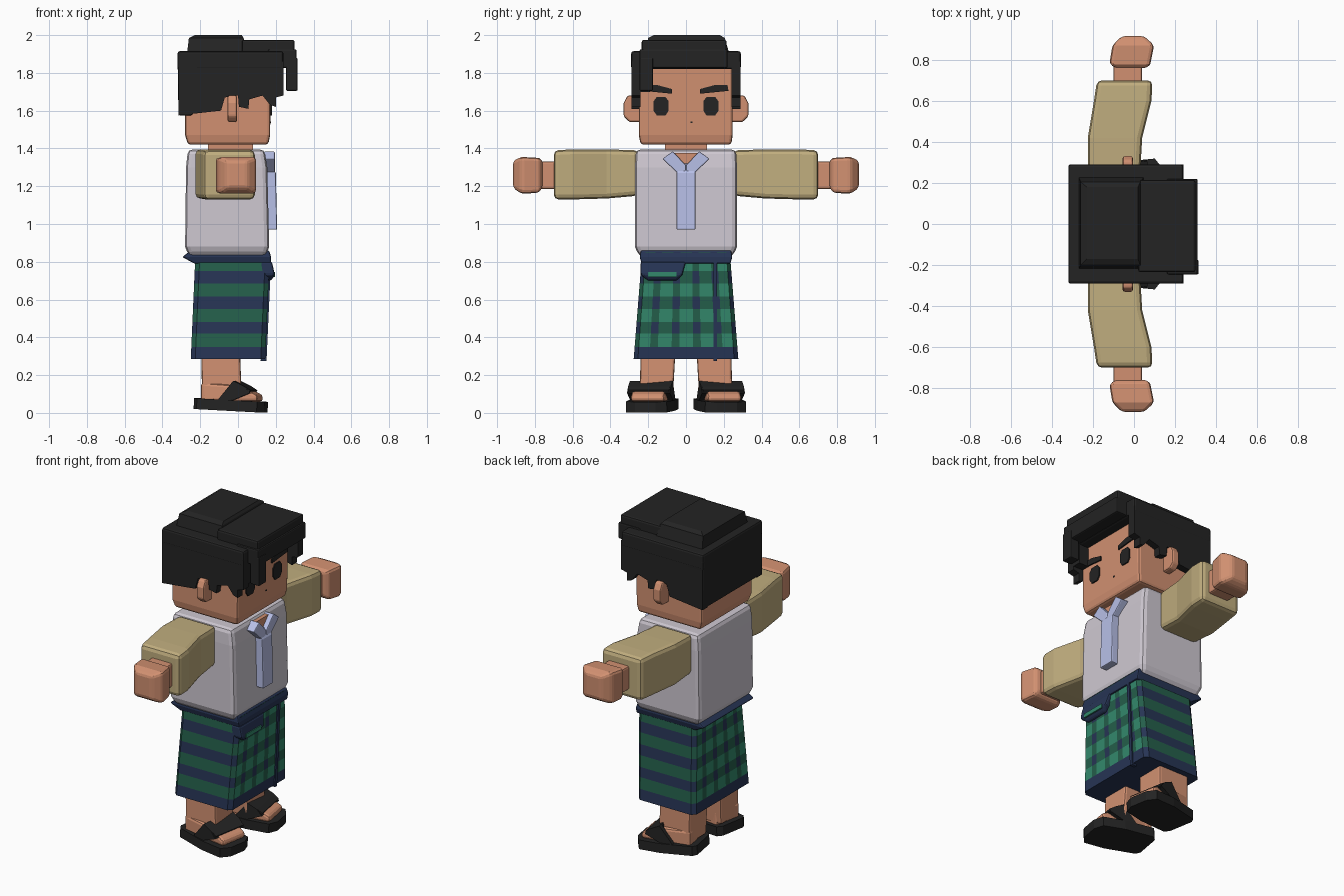
import bpy, bmesh, math
from mathutils import Matrix, Vector


def colour(name, r, g, b):
    m = bpy.data.materials.new(name)
    m.diffuse_color = (r, g, b, 1)
    return m


SKIN = colour("skin", 0.64, 0.28, 0.165)
BLACK = colour("black", 0.017, 0.017, 0.017)
SHIRT = colour("shirt_white", 0.62, 0.58, 0.64)
TAN = colour("sleeve_tan", 0.53, 0.42, 0.21)
BLUE = colour("pale_blue", 0.50, 0.55, 0.84)
NAVY = colour("navy", 0.02, 0.035, 0.09)
GREEN = colour("dark_green", 0.018, 0.115, 0.07)
BRIGHT = colour("bright_green", 0.033, 0.25, 0.15)


def finish(name, bm, mats, bevel=0, mirror=False, matrix=None):
    if matrix:
        bm.transform(matrix)
    bmesh.ops.recalc_face_normals(bm, faces=bm.faces)
    me = bpy.data.meshes.new(name)
    bm.to_mesh(me)
    bm.free()
    for m in mats:
        me.materials.append(m)
    ob = bpy.data.objects.new(name, me)
    bpy.context.collection.objects.link(ob)
    if bevel:
        b = ob.modifiers.new("bevel", 'BEVEL')
        b.width, b.segments, b.limit_method = bevel, 2, 'ANGLE'
    if mirror:
        ob.modifiers.new("mirror", 'MIRROR').use_axis = (False, True, False)
    return ob


def loft(name, mat, sections, axis='z', **kw):
    """Rectangular sections (t, a0, a1, b0, b1) joined along z (a=x, b=y) or y (a=x, b=z)."""
    bm = bmesh.new()
    rings = []
    for t, a0, a1, b0, b1 in sections:
        pts = [(a0, b0), (a1, b0), (a1, b1), (a0, b1)]
        rings.append([bm.verts.new((a, b, t) if axis == 'z' else (a, t, b)) for a, b in pts])
    for lo, hi in zip(rings, rings[1:]):
        for i in range(4):
            bm.faces.new((lo[i], lo[(i + 1) % 4], hi[(i + 1) % 4], hi[i]))
    bm.faces.new(rings[0])
    bm.faces.new(rings[-1])
    return finish(name, bm, [mat], **kw)


def box(name, mat, x0, x1, y0, y1, z0, z1, **kw):
    return loft(name, mat, [(z0, x0, x1, y0, y1), (z1, x0, x1, y0, y1)], **kw)


def prism(name, mat, pts, lo, hi, axis, **kw):
    """Extrude an outline: axis 'x' takes (y, z) points, 'y' takes (x, z), 'z' takes (x, y)."""
    put = {'x': lambda p, t: (t, p[0], p[1]), 'y': lambda p, t: (p[0], t, p[1]),
           'z': lambda p, t: (p[0], p[1], t)}[axis]
    bm = bmesh.new()
    a, b = ([bm.verts.new(put(p, t)) for p in pts] for t in (lo, hi))
    for i in range(len(pts)):
        j = (i + 1) % len(pts)
        bm.faces.new((a[i], a[j], b[j], b[i]))
    bm.faces.new(a)
    bm.faces.new(b)
    return finish(name, bm, [mat], **kw)


# Head, neck and ears (the figure looks along +x)
loft("head", SKIN, [(1.42, -0.265, 0.16, -0.24, 0.24), (1.47, -0.28, 0.17, -0.25, 0.247),
                    (1.86, -0.28, 0.175, -0.25, 0.247)], bevel=0.015)
box("neck", SKIN, -0.16, 0.08, -0.11, 0.11, 1.34, 1.44)
prism("ear", SKIN, [(0.24, 1.54), (0.30, 1.54), (0.33, 1.57), (0.33, 1.64), (0.31, 1.68), (0.24, 1.68)],
      -0.055, -0.005, 'x', bevel=0.01, mirror=True)

# Face details
prism("eye", BLACK, [(0.092, 1.60), (0.108, 1.575), (0.155, 1.575), (0.172, 1.60),
                     (0.172, 1.65), (0.155, 1.672), (0.108, 1.672), (0.092, 1.65)],
      0.17, 0.179, 'x', mirror=True)
prism("eyebrow", BLACK, [(0.075, 1.69), (0.225, 1.705), (0.22, 1.735), (0.15, 1.735), (0.075, 1.715)],
      0.172, 0.181, 'x', mirror=True)
box("mouth", BLACK, 0.168, 0.174, 0.025, 0.035, 1.535, 1.543)

# Hair: crown, back, sides, fringe and locks
box("hair_crown", BLACK, -0.32, 0.24, -0.29, 0.29, 1.82, 1.915, bevel=0.012)
loft("hair_back", BLACK, [(1.575, -0.315, -0.24, -0.285, 0.285), (1.88, -0.32, -0.20, -0.29, 0.29)], bevel=0.01)
prism("hair_side", BLACK, [(-0.315, 1.575), (-0.09, 1.60), (-0.07, 1.67), (0.0, 1.68), (0.005, 1.62),
                           (0.055, 1.61), (0.06, 1.66), (0.13, 1.68), (0.17, 1.63), (0.20, 1.62),
                           (0.20, 1.67), (0.24, 1.68), (0.24, 1.86), (-0.315, 1.86)],
      0.24, 0.289, 'y', mirror=True)
box("hair_fringe", BLACK, 0.16, 0.31, -0.245, 0.22, 1.825, 1.925, bevel=0.008)
box("hair_fringe_lock", BLACK, 0.255, 0.315, -0.245, -0.175, 1.705, 1.88, bevel=0.006)
box("hair_temple_lock", BLACK, 0.17, 0.24, -0.245, -0.19, 1.70, 1.86)
box("hair_fringe_top", BLACK, 0.02, 0.30, -0.235, 0.215, 1.90, 1.975, bevel=0.012)
loft("hair_top", BLACK, [(1.90, -0.27, 0.05, -0.22, 0.23), (1.985, -0.26, 0.03, -0.20, 0.205),
                         (2.0, -0.23, 0.02, -0.17, 0.18)])

# Shirt, neckline, collar and hanging placket
loft("shirt", SHIRT, [(0.83, -0.26, 0.15, -0.25, 0.25), (0.88, -0.28, 0.165, -0.27, 0.27),
                      (1.30, -0.275, 0.155, -0.27, 0.27), (1.395, -0.265, 0.14, -0.265, 0.265)], bevel=0.025)
prism("neck_opening", SKIN, [(-0.06, 1.375), (0.0, 1.28), (0.06, 1.375)], 0.13, 0.165, 'x')
prism("collar", BLUE, [(0.07, 1.385), (0.125, 1.345), (0.04, 1.265), (0.0, 1.28), (0.0, 1.31)],
      0.135, 0.195, 'x', mirror=True, bevel=0.006)
prism("placket", BLUE, [(0.15, 0.97), (0.207, 0.97), (0.20, 1.27), (0.175, 1.32), (0.14, 1.32)],
      -0.05, 0.05, 'y', bevel=0.006)

# Sleeves and hands
loft("sleeve", TAN, [(0.25, -0.225, 0.03, 1.15, 1.39), (0.42, -0.225, 0.04, 1.135, 1.395),
                     (0.60, -0.195, 0.085, 1.13, 1.395), (0.70, -0.18, 0.09, 1.13, 1.39)],
     axis='y', bevel=0.025, mirror=True)
box("wrist", SKIN, -0.10, 0.04, 0.66, 0.79, 1.185, 1.33, bevel=0.01, mirror=True)
loft("hand", SKIN, [(0.76, -0.09, 0.065, 1.19, 1.34), (0.78, -0.12, 0.08, 1.165, 1.35),
                    (0.87, -0.105, 0.098, 1.16, 1.355), (0.915, -0.06, 0.05, 1.19, 1.335)],
     axis='y', bevel=0.02, mirror=True)

# Plaid wrap skirt: a grid of rows and columns, coloured by crossing bands
rows = [0.285, 0.35, 0.42, 0.48, 0.55, 0.615, 0.685, 0.75, 0.82, 0.85]
cols = [-0.92, -0.70, -0.55, -0.28, -0.13, 0.14, 0.29, 0.56, 0.71, 0.92]
sides = [-0.88, -0.35, -0.1, 0.1, 0.35, 0.88]
outline = ([(1, c, 'front') for c in cols] + [(c, 1, 'side') for c in reversed(sides)]
           + [(-1, c, 'front') for c in reversed(cols)] + [(c, -1, 'side') for c in sides])
bm = bmesh.new()
rings = []
for z in rows:
    k = (z - 0.285) / 0.565
    cx, hx, hy = -0.053 + 0.025 * k, 0.197, 0.277 - 0.045 * k
    rings.append([bm.verts.new((cx + u * hx, v * hy, z)) for u, v, _ in outline])
n = len(outline)
for r in range(len(rows) - 1):
    for i in range(n):
        j = (i + 1) % n
        f = bm.faces.new((rings[r][i], rings[r][j], rings[r + 1][j], rings[r + 1][i]))
        mid = f.calc_center_median()
        green_row = r % 2 == 1
        if abs(mid.x - cx) > 0.15 and outline[i][2] == outline[j][2] == 'front':
            pale = min(i % 20 if i < 16 else i - 16, 8) % 2 == 0
            f.material_index = 2 if green_row and pale else 1 if green_row or pale and r > 0 else 0
            if green_row and not pale:
                f.material_index = 1
        else:
            f.material_index = 1 if green_row else 0
        if r == 0:
            f.material_index = 0
bm.faces.new(rings[0])
bm.faces.new(rings[-1])
finish("wrap_skirt", bm, [NAVY, GREEN, BRIGHT])

# Skirt waistband, front tuck and overlap edge
loft("waistband", NAVY, [(0.79, -0.23, 0.175, -0.235, 0.235), (0.825, -0.295, 0.175, -0.245, 0.245),
                         (0.86, -0.25, 0.165, -0.24, 0.24)], bevel=0.008)
loft("front_tuck", NAVY, [(0.70, 0.12, 0.175, -0.20, -0.05), (0.73, 0.12, 0.195, -0.24, -0.02),
                          (0.80, 0.12, 0.18, -0.24, 0.0)], bevel=0.01)
box("front_tuck_stripe", BRIGHT, 0.188, 0.197, -0.20, -0.05, 0.72, 0.745)
loft("overlap_edge", NAVY, [(0.275, 0.12, 0.151, 0.145, 0.165), (0.80, 0.15, 0.175, 0.145, 0.165)])

# Legs, feet and sandals (toes turned outward)
loft("leg", SKIN, [(0.08, -0.19, 0.02, 0.07, 0.245), (0.34, -0.195, 0.01, 0.055, 0.24)],
     bevel=0.012, mirror=True)
turn = Matrix.Translation(Vector((-0.035, 0.178, 0))) @ Matrix.Rotation(math.radians(10), 4, 'Z')
tilt = turn @ Matrix.Rotation(math.radians(3), 4, 'Y')
prism("foot", SKIN, [(-0.15, 0.06), (0.155, 0.06), (0.155, 0.095), (0.10, 0.12), (0.05, 0.145), (-0.15, 0.16)],
      -0.09, 0.09, 'y', bevel=0.015, mirror=True, matrix=turn)
prism("sandal_sole", BLACK, [(-0.19, -0.08), (-0.17, -0.11), (0.02, -0.12), (0.155, -0.105), (0.185, -0.05),
                             (0.185, 0.06), (0.155, 0.115), (0.02, 0.125), (-0.17, 0.105), (-0.19, 0.08)],
      0.011, 0.068, 'z', mirror=True, matrix=tilt)
for side in (-1, 1):  # strap sides run from the sole up over the instep
    y0, y1 = sorted((side * 0.085, side * 0.115))
    prism("sandal_strap_side", BLACK, [(-0.06, 0.06), (0.01, 0.06), (0.12, 0.105), (0.09, 0.14), (0.03, 0.17)],
          y0, y1, 'y', mirror=True, matrix=turn)
prism("sandal_strap_top", BLACK, [(0.02, 0.13), (0.11, 0.10), (0.12, 0.12), (0.09, 0.14), (0.03, 0.17)],
      -0.11, 0.11, 'y', mirror=True, matrix=turn)
